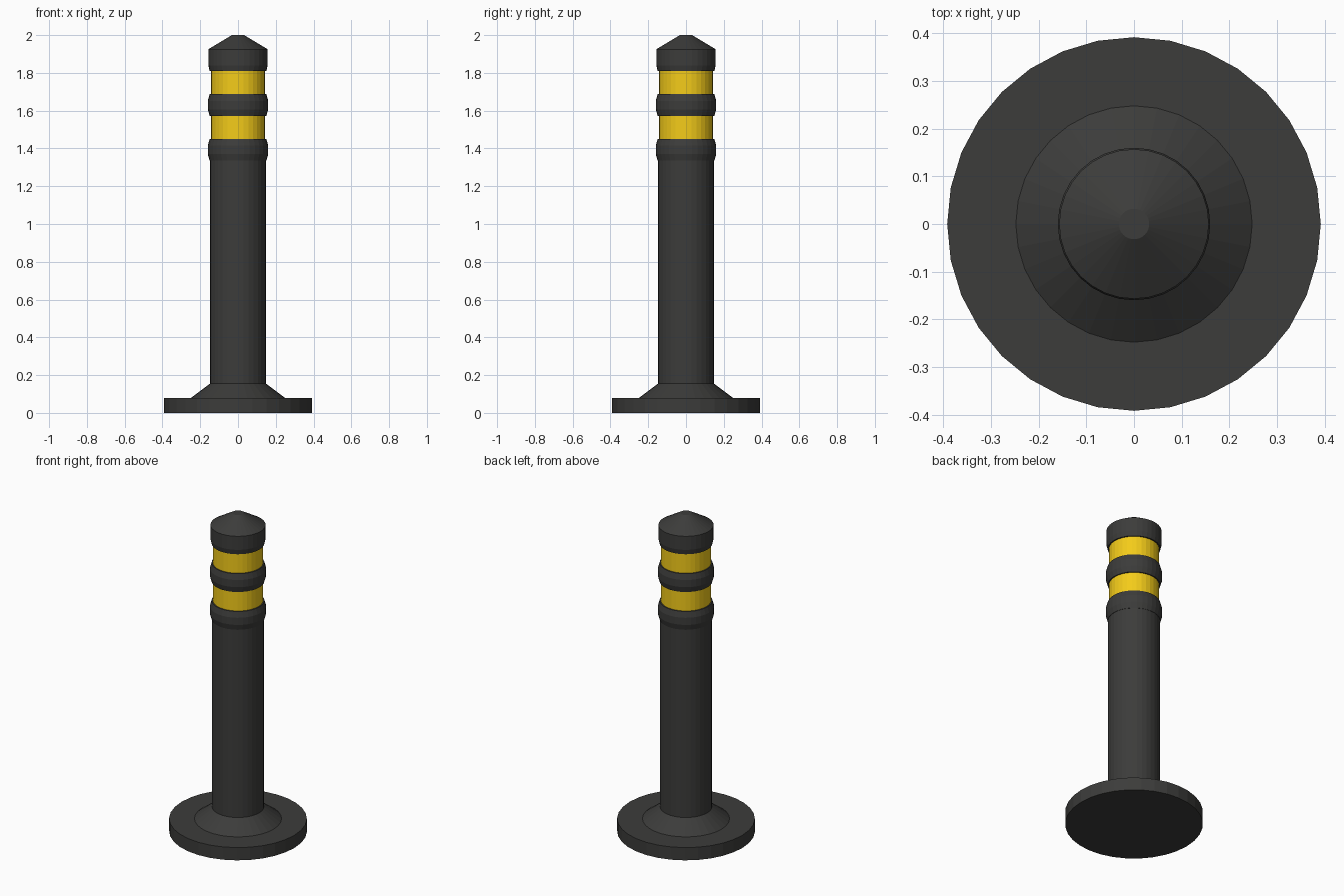
import bpy, bmesh
from math import cos, sin, tau

if "Cube" in bpy.data.objects:
    bpy.data.objects.remove(bpy.data.objects["Cube"])

SIDES = 32


def material(name, rgb):
    m = bpy.data.materials.new(name)
    m.diffuse_color = (*rgb, 1)
    m.use_nodes = True
    m.node_tree.nodes["Principled BSDF"].inputs["Base Color"].default_value = m.diffuse_color
    return m


rubber = material("charcoal_rubber", (0.045, 0.045, 0.043))
yellow = material("yellow_reflector", (0.90, 0.60, 0.01))


def lathe(name, profile, mat):
    """Revolve (radius, z) points, listed bottom to top; radius 0 closes an end."""
    bm = bmesh.new()
    rings = []
    for r, z in profile:
        n = SIDES if r else 1
        rings.append([bm.verts.new((r * cos(tau * i / SIDES), r * sin(tau * i / SIDES), z))
                      for i in range(n)])
    for a, b in zip(rings, rings[1:]):
        if len(a) == 1:
            bm.faces.new(b[::-1])
        elif len(b) == 1:
            bm.faces.new(a)
        else:
            for i in range(SIDES):
                j = (i + 1) % SIDES
                bm.faces.new((a[i], a[j], b[j], b[i]))
    for v in [v for v in bm.verts if not v.link_faces]:
        bm.verts.remove(v)
    me = bpy.data.meshes.new(name)
    bm.to_mesh(me)
    bm.free()
    me.materials.append(mat)
    ob = bpy.data.objects.new(name, me)
    bpy.context.collection.objects.link(ob)
    return ob


# Base disc, conical foot and post
POST, BAND, BULGE = 0.148, 0.143, 0.16
lathe("base_plate", [(0, 0), (0.392, 0), (0.392, 0.08), (0.248, 0.08)], rubber)
lathe("foot_flare", [(0.248, 0.08), (POST, 0.155)], rubber)
lathe("post", [(POST, 0.155), (POST, 1.335)], rubber)

# Bulging collars, each topped by a recessed yellow band
for name, z, foot in (("lower", 1.335, POST), ("upper", 1.572, BAND)):
    lathe(name + "_collar", [(foot, z), (0.15, z), (BULGE, z + 0.035), (BULGE, z + 0.08),
                             (0.15, z + 0.115), (BAND, z + 0.115)], rubber)
    lathe(name + "_band", [(BAND, z + 0.115), (BAND, z + 0.237)], yellow)

# Pointed cap
lathe("cap", [(BAND, 1.809), (0.15, 1.809), (0.157, 1.84), (0.157, 1.925),
              (0.032, 2.0), (0, 2.0)], rubber)
